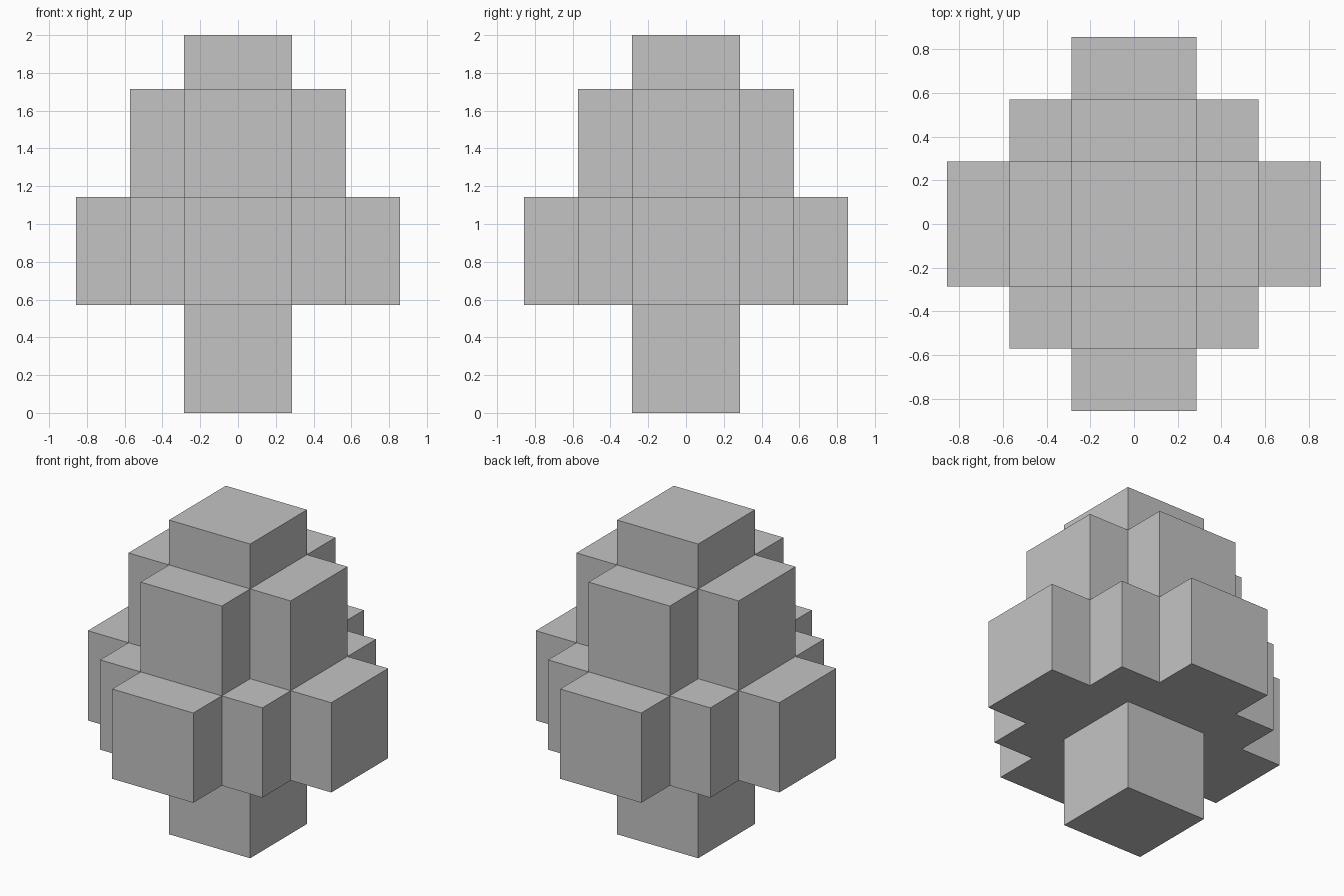
import bpy
import bmesh
from math import pi
from mathutils import Matrix, Vector

cube = bpy.data.objects.get("Cube")
if cube:
    bpy.data.objects.remove(cube, do_unlink=True)

UNIT = 2 / 7  # half the width of one block

grey = bpy.data.materials.new("plain grey")
grey.use_nodes = True
colour = (0.55, 0.55, 0.55, 1)
grey.diffuse_color = colour
grey.node_tree.nodes["Principled BSDF"].inputs["Base Color"].default_value = colour


def stepped_outline(reach):
    """Square, plus or stepped diamond, from one quadrant turned four times."""
    corner = []
    for k in range(reach):
        corner.append(Vector((reach - k, k + 1, 0)))
        if k < reach - 1:
            corner.append(Vector((reach - k - 1, k + 1, 0)))
    return [Matrix.Rotation(q * pi / 2, 3, 'Z') @ p for q in range(4) for p in corner]


def tier(name, reach, bottom, top):
    """Extrude a stepped outline between two heights, in units."""
    bm = bmesh.new()
    lift = Vector((0, 0, bottom))
    base = bm.faces.new([bm.verts.new((p + lift) * UNIT) for p in stepped_outline(reach)])
    result = bmesh.ops.extrude_face_region(bm, geom=[base], use_keep_orig=True)
    raised = [v for v in result["geom"] if isinstance(v, bmesh.types.BMVert)]
    bmesh.ops.translate(bm, verts=raised, vec=(0, 0, (top - bottom) * UNIT))
    bmesh.ops.recalc_face_normals(bm, faces=bm.faces)
    mesh = bpy.data.meshes.new(name)
    bm.to_mesh(mesh)
    bm.free()
    mesh.materials.append(grey)
    bpy.context.collection.objects.link(bpy.data.objects.new(name, mesh))


# Stem, wide stepped tier, plus-shaped tier and cap
tier("trunk", 1, 0, 2)
tier("lower_tier", 3, 2, 4)
tier("upper_tier", 2, 4, 6)
tier("top_block", 1, 6, 7)
